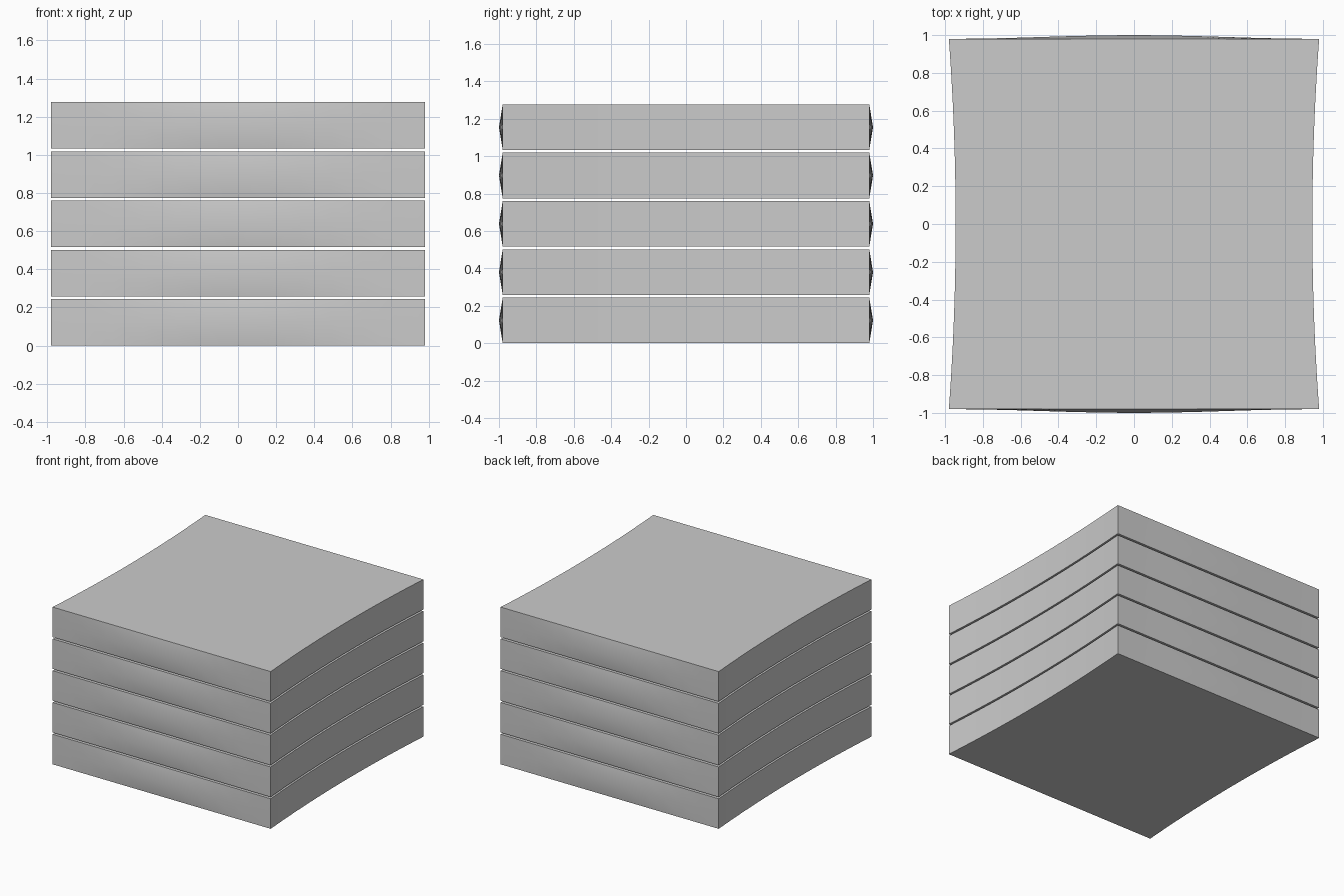
import bpy, bmesh
from math import cos, pi

if "Cube" in bpy.data.objects:
    bpy.data.objects.remove(bpy.data.objects["Cube"])

HALF = 0.98       # half width and half depth at the corners
HEIGHT = 0.244    # slab thickness
PITCH = 0.2583    # vertical spacing between slabs
SEGMENTS = 12
WAIST = 0.036     # inward curve of the left and right sides
BULGE = 0.02      # outward swell of the front and back at mid height


def slice_box(bm, axis, position):
    normal = [0, 0, 0]
    normal[axis] = 1
    point = [0, 0, 0]
    point[axis] = position
    bmesh.ops.bisect_plane(bm, geom=bm.verts[:] + bm.edges[:] + bm.faces[:],
                           plane_co=point, plane_no=normal)


def slab_mesh():
    bm = bmesh.new()
    bmesh.ops.create_cube(bm, size=2)
    for i in range(1, SEGMENTS):
        for axis in (0, 1):
            slice_box(bm, axis, -1 + 2 * i / SEGMENTS)
    slice_box(bm, 2, 0)
    for v in bm.verts:
        u, w, h = v.co
        # Sides pinch in, front and back ridges swell out
        x = u * (HALF - WAIST * (1 - w * w))
        y = w * HALF
        if abs(w) > 0.999:
            y += w * BULGE * (1 - abs(h)) * cos(u * pi / 2) ** 2
        v.co = (x, y, (h + 1) * HEIGHT / 2)
    mesh = bpy.data.meshes.new("slab")
    bm.to_mesh(mesh)
    bm.free()
    return mesh


# Stack of five separate slabs
for level in range(5):
    slab = bpy.data.objects.new(f"slab_{level + 1}", slab_mesh())
    slab.location.z = level * PITCH
    bpy.context.collection.objects.link(slab)
    bpy.ops.object.select_all(action='DESELECT')
    slab.select_set(True)
    bpy.context.view_layer.objects.active = slab
    bpy.ops.object.shade_smooth_by_angle()
